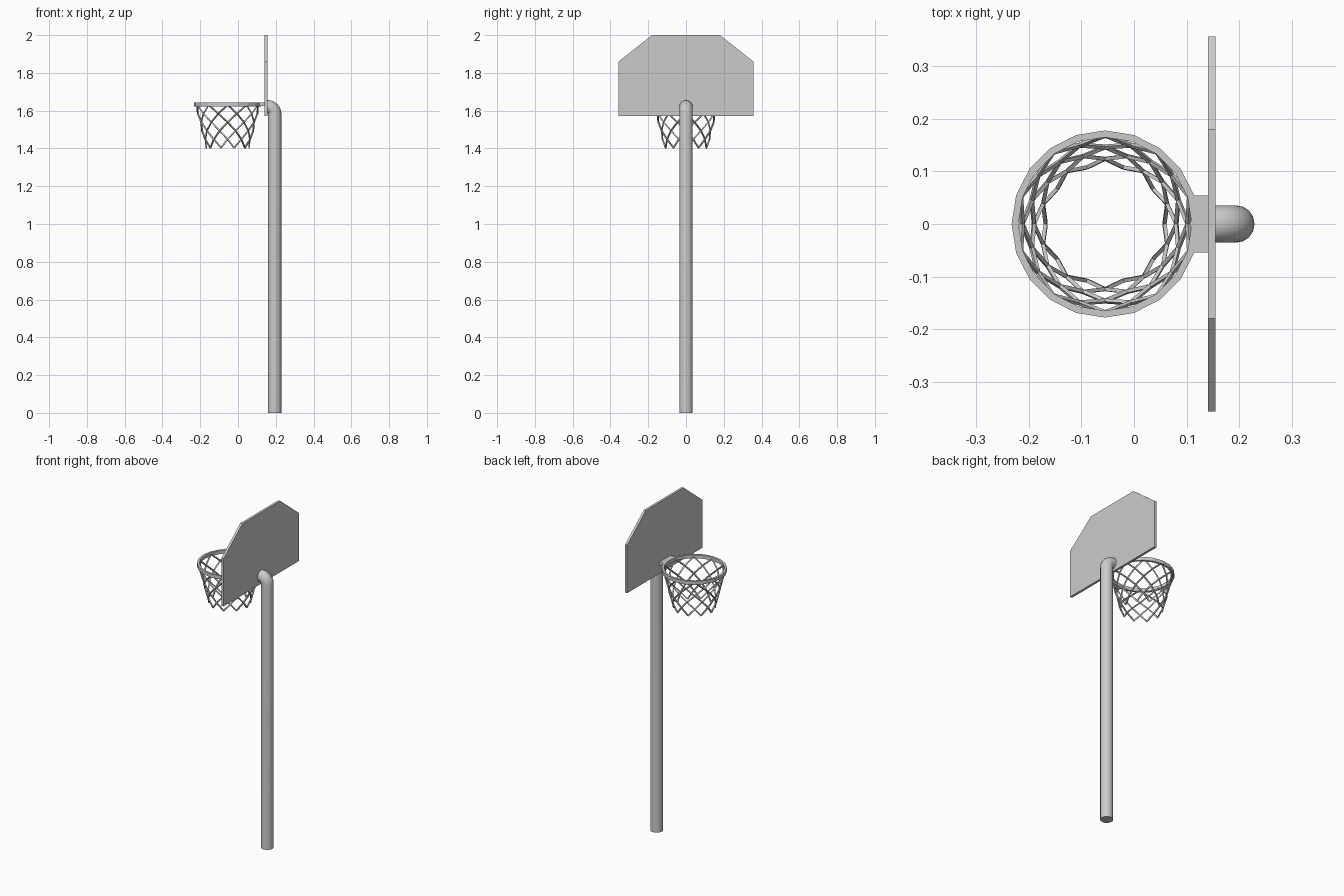
import bpy, bmesh
from math import sin, cos, pi, radians

if "Cube" in bpy.data.objects:
    bpy.data.objects.remove(bpy.data.objects["Cube"])


def mesh_object(name, bm):
    bmesh.ops.recalc_face_normals(bm, faces=bm.faces)
    me = bpy.data.meshes.new(name)
    bm.to_mesh(me)
    bm.free()
    ob = bpy.data.objects.new(name, me)
    bpy.context.collection.objects.link(ob)
    return ob


def prism(name, outline, offset):
    bm = bmesh.new()
    face = bm.faces.new([bm.verts.new(p) for p in outline])
    new = bmesh.ops.extrude_face_region(bm, geom=[face], use_keep_orig=True)
    verts = [g for g in new["geom"] if isinstance(g, bmesh.types.BMVert)]
    bmesh.ops.translate(bm, verts=verts, vec=offset)
    return mesh_object(name, bm)


def tubes(name, paths, radius, resolution):
    cu = bpy.data.curves.new(name, "CURVE")
    cu.dimensions = "3D"
    cu.bevel_depth = radius
    cu.bevel_resolution = resolution
    cu.use_fill_caps = True
    for path in paths:
        sp = cu.splines.new("POLY")
        sp.points.add(len(path) - 1)
        for pt, co in zip(sp.points, path):
            pt.co = (*co, 1)
        sp.use_smooth = resolution > 0
    ob = bpy.data.objects.new(name, cu)
    bpy.context.collection.objects.link(ob)
    bpy.ops.object.select_all(action="DESELECT")
    ob.select_set(True)
    bpy.context.view_layer.objects.active = ob
    bpy.ops.object.convert(target="MESH")
    ob = bpy.context.object
    if resolution:
        bpy.ops.object.shade_smooth_by_angle(angle=radians(40))
    return ob


HOOP_X = -0.055
SIDES = 20

# Backboard with clipped upper corners
half = [(0.357, 1.572), (0.357, 1.86), (0.18, 2.0)]
outline = [(0.141, y, z) for y, z in half] + [(0.141, -y, z) for y, z in reversed(half)]
prism("backboard", outline, (0.014, 0, 0))

# Pole bending forward into the back of the board
bend = 0.036
path = [(0.194, 0, 0)]
for i in range(7):
    a = pi / 2 * i / 6
    path.append((0.194 - bend + bend * cos(a), 0, 1.584 + bend * sin(a)))
path.append((0.15, 0, 1.62))
tubes("pole", [path], 0.0355, 6)

# Hoop: a rectangular section swept around 20 sides
bm = bmesh.new()
section = [(0.178, 1.621), (0.178, 1.642), (0.165, 1.642), (0.165, 1.621)]
rings = []
for i in range(SIDES):
    a = 2 * pi * i / SIDES
    rings.append([bm.verts.new((HOOP_X + r * cos(a), r * sin(a), z)) for r, z in section])
for i in range(SIDES):
    p, q = rings[i], rings[(i + 1) % SIDES]
    for j in range(4):
        k = (j + 1) % 4
        bm.faces.new((p[j], q[j], q[k], p[k]))
mesh_object("hoop", bm)

# Bracket joining the hoop to the board
prism("hoop_bracket", [(0.114, 0.054, 1.624), (0.142, 0.054, 1.624),
                       (0.142, -0.054, 1.624), (0.114, -0.054, 1.624)], (0, 0, 0.018))

# Net: ten strands spiralling each way down a cone
LEVELS = 5
strands = []
for way in (1, -1):
    for s in range(10):
        path = []
        for k in range(LEVELS + 1):
            a = 2 * pi * (2 * s + 1 + way * k) / SIDES
            t = k / LEVELS
            r = 0.169 - 0.056 * t
            path.append((HOOP_X + r * cos(a), r * sin(a), 1.63 - 0.227 * t))
        strands.append(path)
tubes("net", strands, 0.005, 0)
